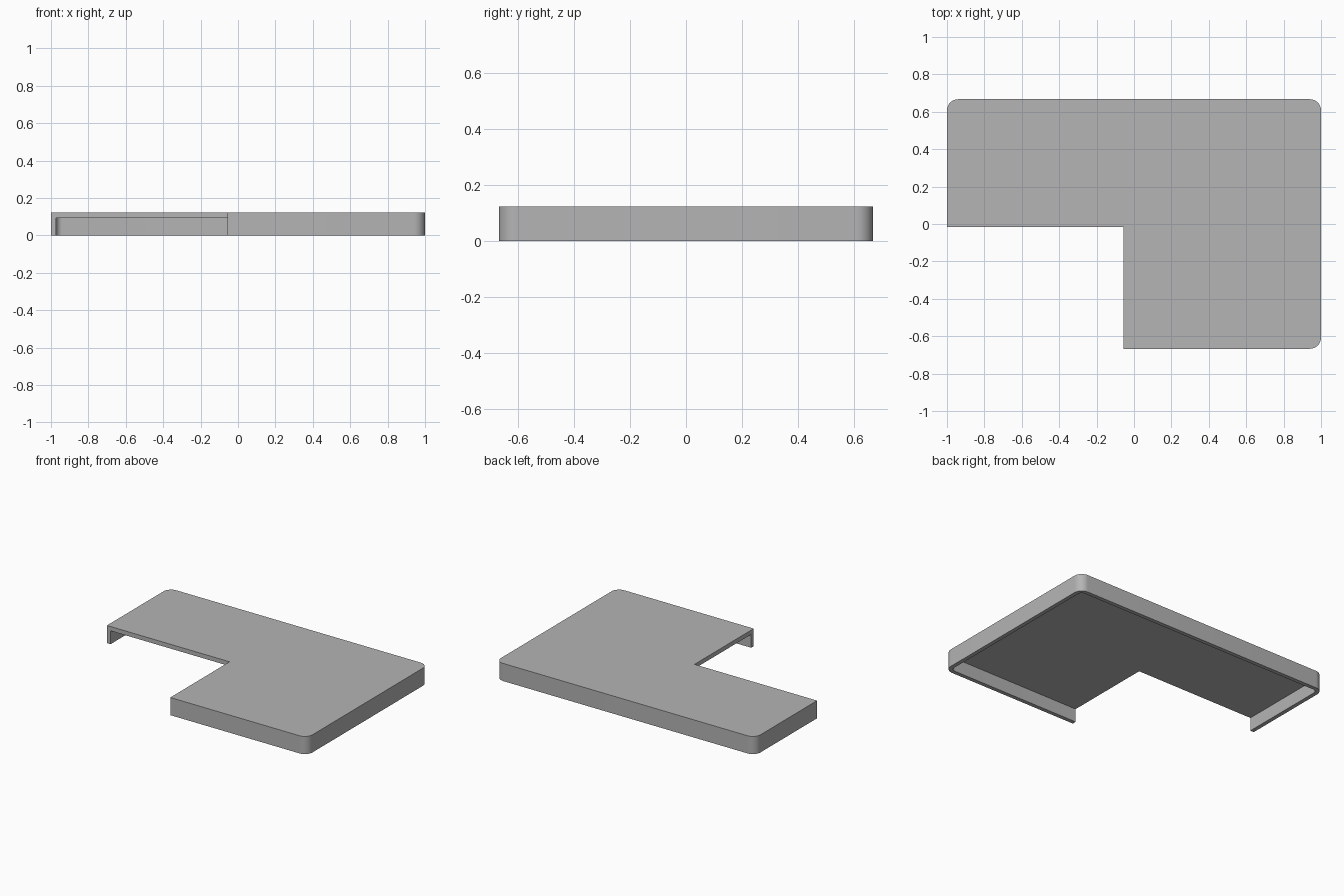
import bpy, bmesh
from math import sin, cos, pi, radians
from mathutils import Vector

if "Cube" in bpy.data.objects:
    bpy.data.objects.remove(bpy.data.objects["Cube"])

HALF_X, HALF_Y = 1.0, 0.667
HEIGHT, PLATE, WALL = 0.123, 0.03, 0.028
RADIUS, STEPS = 0.06, 12
NOTCH = Vector((-0.055, -0.015))

grey = bpy.data.materials.new("light_grey")
grey.use_nodes = True
colour = (0.46, 0.46, 0.46, 1)
grey.diffuse_color = colour
grey.node_tree.nodes["Principled BSDF"].inputs["Base Color"].default_value = colour


def wall_path(inset):
    """Open plan outline, from the left end of the notch round to its front end."""
    hx, hy, r = HALF_X - inset, HALF_Y - inset, RADIUS - inset
    pts = [(-hx, NOTCH.y)]
    for sx, sy, start in ((-1, 1, pi), (1, 1, pi / 2), (1, -1, 0)):
        for i in range(STEPS + 1):
            a = start - i / STEPS * pi / 2
            pts.append((sx * (hx - r) + r * cos(a), sy * (hy - r) + r * sin(a)))
    return pts + [(NOTCH.x, -hy)]


bm = bmesh.new()


def ring(points, z):
    return [bm.verts.new((x, y, z)) for x, y in points]


def strip(a, b):
    for i in range(len(a) - 1):
        bm.faces.new((a[i], a[i + 1], b[i + 1], b[i]))


# Outer and inner wall outlines, plus the inside corner of the notch
outer, inner = wall_path(0), wall_path(WALL)
ceiling = HEIGHT - PLATE
out_low, out_top = ring(outer, 0), ring(outer, HEIGHT)
in_low, in_top = ring(inner, 0), ring(inner, ceiling)
notch_top, notch_low = ring([NOTCH], HEIGHT)[0], ring([NOTCH], ceiling)[0]

# Skirt walls and rim
strip(out_low, out_top)
strip(in_low, out_low)
strip(in_top, in_low)

# Top plate, underside and the two open cut ends
bm.faces.new(out_top + [notch_top])
bm.faces.new(in_top + [notch_low])
for e in (0, -1):
    bm.faces.new((out_low[e], out_top[e], notch_top, notch_low, in_top[e], in_low[e]))

bmesh.ops.recalc_face_normals(bm, faces=bm.faces)
mesh = bpy.data.meshes.new("corner_cover")
bm.to_mesh(mesh)
bm.free()
mesh.materials.append(grey)
cover = bpy.data.objects.new("corner_cover", mesh)
bpy.context.collection.objects.link(cover)

# Smooth rounded corners, crisp edges
bpy.ops.object.select_all(action='DESELECT')
cover.select_set(True)
bpy.context.view_layer.objects.active = cover
bpy.ops.object.shade_smooth_by_angle(angle=radians(30))
